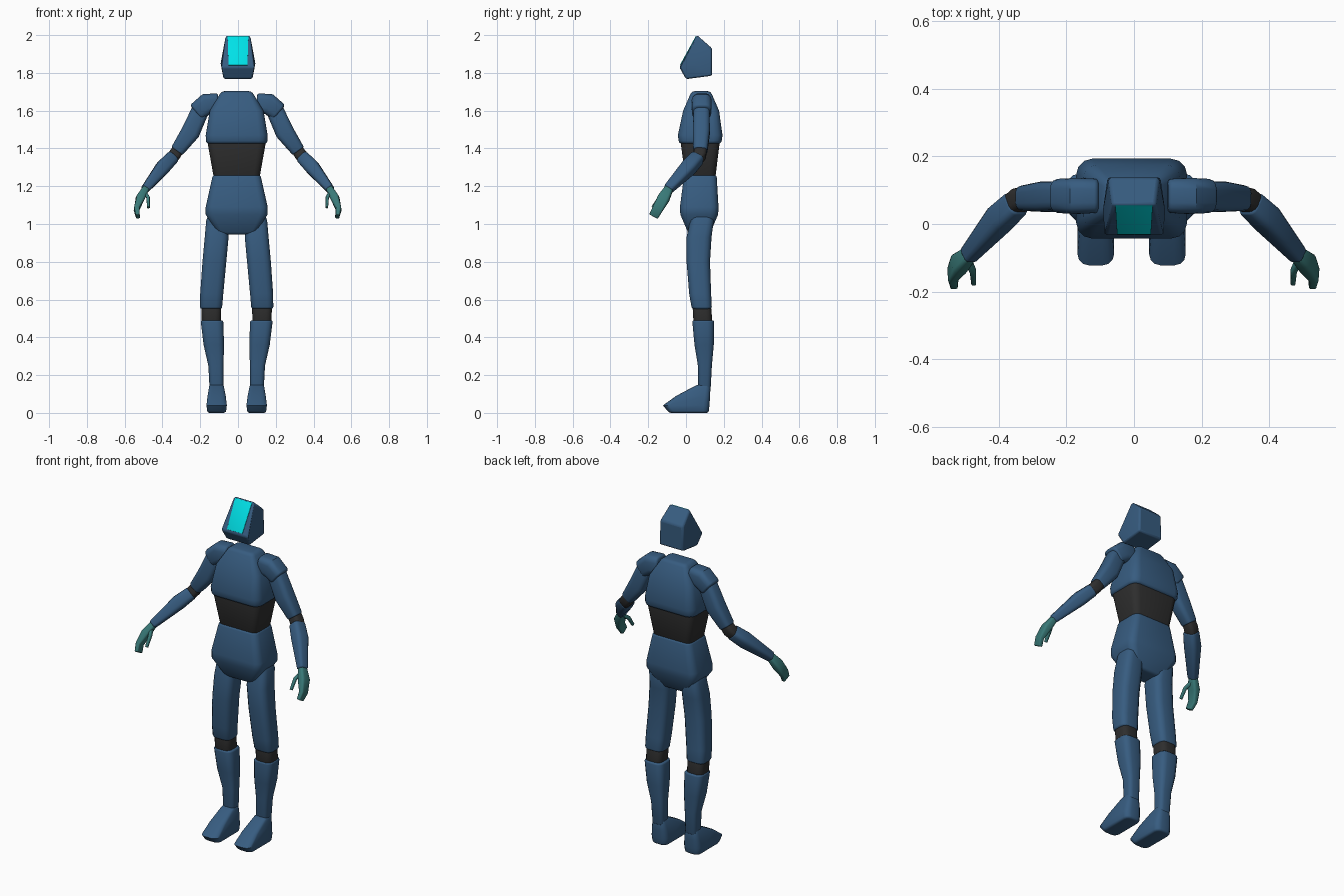
import bpy, bmesh, math
from mathutils import Vector

if "Cube" in bpy.data.objects:
    bpy.data.objects.remove(bpy.data.objects["Cube"])


def material(name, *rgb):
    mat = bpy.data.materials.new(name)
    mat.use_nodes = True
    mat.diffuse_color = (*rgb, 1)
    mat.node_tree.nodes["Principled BSDF"].inputs["Base Color"].default_value = (*rgb, 1)
    return mat


BLUE = material("steel blue", 0.038, 0.107, 0.216)
DARK = material("charcoal", 0.027, 0.027, 0.027)
TEAL = material("teal", 0.04, 0.19, 0.185)
CYAN = material("bright cyan", 0, 0.75, 0.8)


def finish(name, bm, mat):
    """Turn the mesh into a smooth-shaded object that keeps its sharp edges."""
    bmesh.ops.recalc_face_normals(bm, faces=bm.faces)
    mesh = bpy.data.meshes.new(name)
    bm.to_mesh(mesh)
    bm.free()
    mesh.materials.append(mat)
    part = bpy.data.objects.new(name, mesh)
    bpy.context.collection.objects.link(part)
    bpy.ops.object.select_all(action="DESELECT")
    bpy.context.view_layer.objects.active = part
    part.select_set(True)
    bpy.ops.object.shade_smooth_by_angle(angle=math.radians(35))
    return part


def section(half_width, half_depth, roundness):
    """Outline of a rounded rectangle, four points per corner."""
    radius = roundness * min(half_width, half_depth)
    for corner, (su, sv) in enumerate(((1, 1), (-1, 1), (-1, -1), (1, -1))):
        for step in range(4):
            angle = math.pi / 2 * (corner + step / 3)
            yield (su * (half_width - radius) + radius * math.cos(angle),
                   sv * (half_depth - radius) + radius * math.sin(angle))


def rounded_end(end, inner, soft):
    """Quarter-round lip leading from the flat end cap into the full section."""
    length = (Vector(end[:3]) - Vector(inner[:3])).length
    lip = []
    for step in range(4):
        angle = math.pi / 2 * step / 3
        inset = soft * (1 - math.sin(angle))
        ring = end.lerp(inner, soft * (1 - math.cos(angle)) / length)
        lip.append(ring - Vector((0, 0, 0, inset, inset)))
    return lip


def loft(name, rows, mat, soft=0.01, roundness=0.5, upright=False):
    """Skin sections (x, y, z, half width, half depth) along a path."""
    rows = [Vector(row) for row in rows]
    rings = (rounded_end(rows[0], rows[1], soft) + rows[1:-1]
             + rounded_end(rows[-1], rows[-2], soft)[::-1])
    points = [Vector(ring[:3]) for ring in rings]
    last = len(rings) - 1
    bm = bmesh.new()
    loops = []
    for i, (point, ring) in enumerate(zip(points, rings)):
        along = points[min(i + 1, last)] - points[max(i - 1, 0)]
        along = Vector((0, 0, 1)) if upright else along.normalized()
        across = Vector((0, 1, 0)).cross(along).normalized()
        depth = along.cross(across)
        loops.append([bm.verts.new(point + across * a + depth * b)
                      for a, b in section(ring[3], ring[4], roundness)])
    for low, high in zip(loops, loops[1:]):
        for j in range(len(low)):
            bm.faces.new((low[j - 1], low[j], high[j], high[j - 1]))
    bm.faces.new(loops[0])
    bm.faces.new(loops[-1])
    return finish(name, bm, mat)


MIDLINE = -0.007


def torso(name, mat, soft, *rows):
    """Central part from rows of height, y centre, half width, half depth."""
    rings = [(MIDLINE, y, z, width, depth) for z, y, width, depth in rows]
    loft(name, rings, mat, soft, 0.4, upright=True)


torso("chest", BLUE, 0.015, (1.425, .075, .162, .112), (1.47, .075, .164, .118),
      (1.6, .08, .142, .095), (1.703, .08, .08, .05))
torso("abdomen", DARK, 0.003, (1.25, .076, .122, .08), (1.43, .075, .154, .103))
torso("pelvis", BLUE, 0.012, (.945, .07, .095, .055), (1.05, .07, .164, .1),
      (1.09, .07, .164, .102), (1.26, .076, .126, .086))

# Head: side profile of y, z, half width, with a fuller cheek point
profile = [(0, 1.767, .076), (-.035, 1.83, .086), (.058, 2, .064),
           (.138, 1.93, .074), (.138, 1.785, .078)]
bm = bmesh.new()
sides = [[bm.verts.new((s * width, y, z)) for y, z, width in profile] for s in (-1, 1)]
cheeks = [bm.verts.new((s * .092, .04, 1.85)) for s in (-1, 1)]
for i in range(len(profile)):
    bm.faces.new((sides[0][i - 1], sides[0][i], sides[1][i], sides[1][i - 1]))
    for side, cheek in zip(sides, cheeks):
        bm.faces.new((side[i - 1], side[i], cheek))
head = finish("head", bm, BLUE)
bevel = head.modifiers.new("soft edges", "BEVEL")
bevel.width, bevel.segments = 0.009, 2
bevel.limit_method, bevel.angle_limit = "ANGLE", math.radians(25)

# Visor: thin plate lying on the sloped face
brow, chin = Vector((0, .058, 2)), Vector((0, -.035, 1.83))
loft("visor", [(*chin.lerp(brow, f), width, .003) for f, width in ((.06, .05), (.96, .055))],
     CYAN, 0.001, 0.1)


def pair(name, mat, soft, *rows, middle=MIDLINE, upright=True):
    """Left and right copies of one part, mirrored about the middle."""
    for label, s in (("left", 1), ("right", -1)):
        rings = [(middle + s * x, *rest) for x, *rest in rows]
        loft(f"{label}_{name}", rings, mat, soft, 0.6, upright)


# Legs
pair("thigh", BLUE, 0.012, (.136, .084, .55, .058, .053), (.132, .075, .63, .061, .058),
     (.118, .065, .8, .063, .062), (.106, .069, .93, .063, .066),
     (.105, .085, 1.02, .056, .062), (.104, .082, 1.063, .042, .048))
pair("knee", DARK, 0.002, (.134, .09, .475, .051, .05), (.134, .084, .56, .052, .049))
pair("shin", BLUE, 0.01, (.107, .097, .12, .036, .033), (.11, .1, .25, .04, .037),
     (.121, .096, .36, .054, .051), (.131, .091, .49, .06, .058))
pair("foot", BLUE, 0.012, (.106, .015, 0, .049, .105), (.106, .001, .04, .054, .123),
     (.106, .038, .09, .048, .09), (.107, .095, .15, .037, .034))


def arm_part(name, mat, soft, *rows):
    pair(name, mat, soft, *rows, middle=-0.002, upright=False)


# Arms
arm_part("shoulder", BLUE, 0.012, (.1, .083, 1.64, .052, .05),
         (.165, .083, 1.635, .056, .053), (.22, .083, 1.59, .05, .05))
arm_part("upper_arm", BLUE, 0.008, (.18, .083, 1.64, .045, .042),
         (.25, .081, 1.485, .05, .045), (.322, .076, 1.385, .036, .037))
arm_part("elbow", DARK, 0.002, (.315, .078, 1.395, .031, .033),
         (.335, .073, 1.365, .033, .034), (.358, .054, 1.338, .032, .033))
arm_part("forearm", BLUE, 0.008, (.345, .062, 1.352, .035, .038),
         (.395, .015, 1.3, .039, .041), (.49, -.095, 1.184, .022, .026))

# Hands: broad palm with joined fingers, and a thin thumb
arm_part("hand", TEAL, 0.004, (.486, -.09, 1.188, .018, .023), (.515, -.118, 1.137, .023, .032),
         (.535, -.15, 1.08, .014, .028), (.528, -.172, 1.04, .011, .025))
arm_part("thumb", TEAL, 0.002, (.492, -.1, 1.17, .01, .011),
         (.474, -.14, 1.14, .009, .01), (.472, -.176, 1.087, .007, .008))
